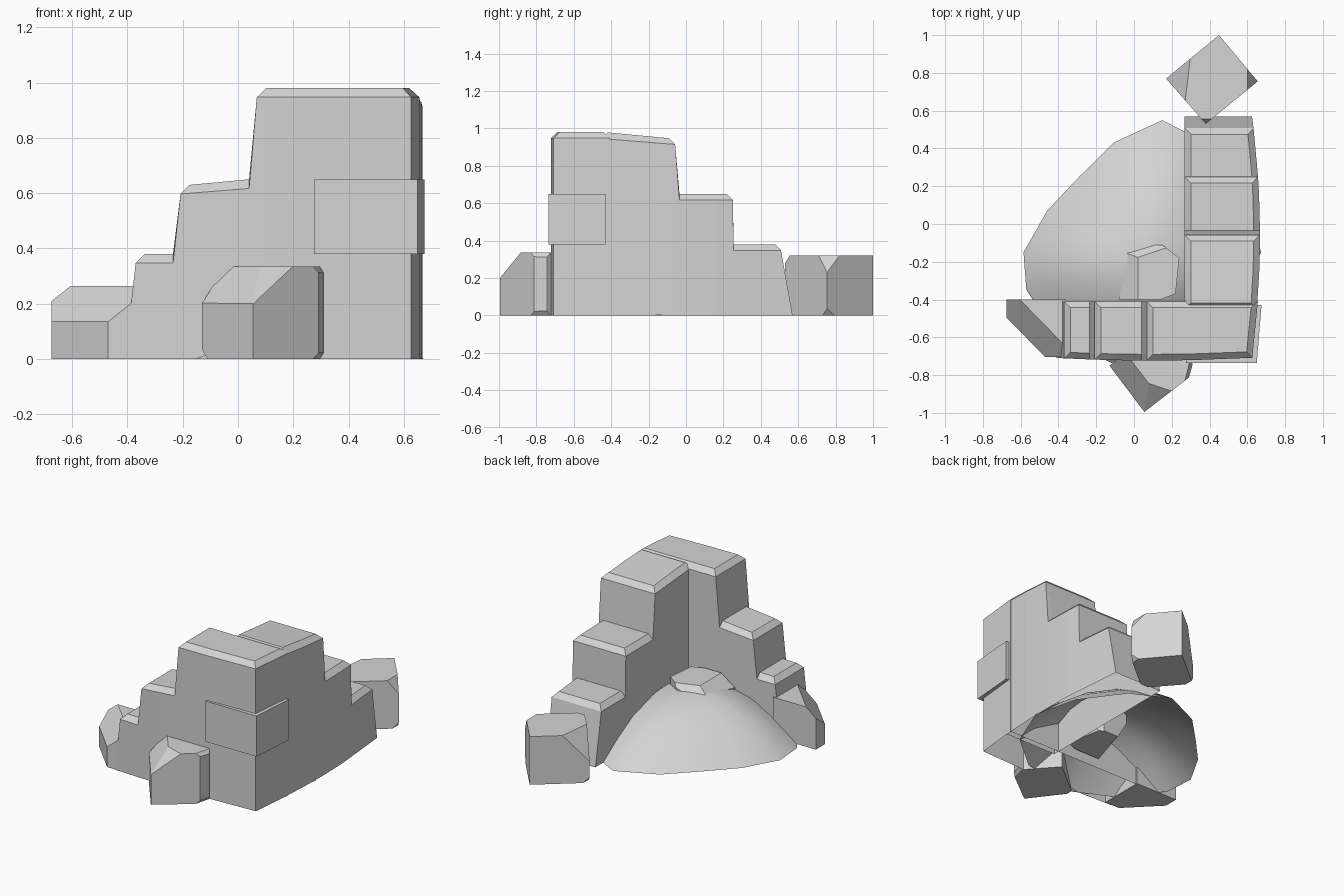
import bpy, bmesh, math
from mathutils import Vector

cube = bpy.data.objects.get("Cube")
if cube:
    bpy.data.objects.remove(cube, do_unlink=True)

stone = bpy.data.materials.new("grey_stone")
stone.use_nodes = True
GREY = (0.66, 0.66, 0.66, 1)
stone.diffuse_color = GREY
stone.node_tree.nodes["Principled BSDF"].inputs["Base Color"].default_value = GREY


def finish(bm, name):
    mesh = bpy.data.meshes.new(name)
    bm.to_mesh(mesh)
    bm.free()
    mesh.materials.append(stone)
    obj = bpy.data.objects.new(name, mesh)
    bpy.context.collection.objects.link(obj)
    return obj


def wall(name, start, end, steps, near, far, place, slices, bend):
    """Stepped wall with chamfered tops, open underneath, bent by a rule.
    Each step is (outer end, its height, inner end, its height)."""
    c = 0.033
    crown, flank = [(start, 0)], [(start, 0)]
    for a, za, b, zb in steps:
        s = math.copysign(c, b - a)
        last = b == end
        crown += [(a, za - c), (a + s, za), (b - s if last else b, zb)]
        flank += [(a, za - c), (a, za - c), (b, zb - c)]
    crown += [(end, zb - c), (end, 0)]
    flank += [(end, zb - c), (end, 0)]

    bm = bmesh.new()
    layers = [(flank, near), (crown, near + c), (crown, far - c), (flank, far)]
    rings = [[bm.verts.new(place(a, d, z)) for a, z in pts] for pts, d in layers]
    for r, q in zip(rings, rings[1:]):
        for i in range(len(r) - 1):
            bm.faces.new((r[i], r[i + 1], q[i + 1], q[i]))
    bm.faces.new(rings[0])
    bm.faces.new(rings[-1])
    bmesh.ops.remove_doubles(bm, verts=bm.verts, dist=0.0005)
    bmesh.ops.recalc_face_normals(bm, faces=bm.faces)
    for co, no in slices:
        bmesh.ops.bisect_plane(bm, geom=bm.verts[:] + bm.edges[:] + bm.faces[:],
                               plane_co=co, plane_no=no)
    for v in bm.verts:
        bend(v.co)
    return finish(bm, name)


def rock(name, plan, z0, z1, cuts):
    """Block with corners sliced off by planes (point, normal)."""
    bm = bmesh.new()
    low = [bm.verts.new((x, y, z0)) for x, y in plan]
    high = [bm.verts.new((x, y, z1)) for x, y in plan]
    bm.faces.new(low)
    bm.faces.new(high)
    for i in range(len(plan)):
        bm.faces.new((low[i - 1], low[i], high[i], high[i - 1]))
    for co, no in cuts:
        bmesh.ops.bisect_plane(bm, geom=bm.verts[:] + bm.edges[:] + bm.faces[:],
                               plane_co=co, plane_no=Vector(no).normalized(),
                               clear_outer=True)
        bmesh.ops.holes_fill(bm, edges=[e for e in bm.edges if e.is_boundary])
    bmesh.ops.recalc_face_normals(bm, faces=bm.faces)
    return finish(bm, name)


# Front wall, stepping up to the corner
def bend_front(co):
    if co.x > 0.5:
        co.x += (co.y + 0.72) * 0.1
    if co.y < -0.6:
        co.y -= 0.015 * (1 - ((co.x - 0.1) / 0.53) ** 2)


wall("front_wall", -0.41, 0.625,
     [(-0.37, 0.38, -0.235, 0.38), (-0.208, 0.63, 0.04, 0.65), (0.068, 0.98, 0.625, 0.98)],
     -0.708, -0.41, lambda a, d, z: (a, d, z),
     [((x, 0, 0), (1, 0, 0)) for x in (-0.1, 0.1, 0.3)], bend_front)


# Side wall, stepping up from the back to the corner
def bend_side(co):
    if co.x > 0.5:
        co.x += 0.045 * (1 - ((co.y + 0.06) / 0.65) ** 2)


wall("side_wall", 0.57, -0.45,
     [(0.508, 0.38, 0.255, 0.38), (0.25, 0.65, -0.035, 0.65), (-0.058, 0.947, -0.45, 0.978)],
     0.268, 0.622, lambda a, d, z: (d, a, z),
     [((0, y, 0), (0, 1, 0)) for y in (-0.25, -0.05, 0.15)], bend_side)

# Large corner block wrapping the two walls
rock("corner_block", [(0.275, -0.735), (0.65, -0.735), (0.675, -0.43), (0.3, -0.43)],
     0.38, 0.65, [])

# Loose rocks around the walls
rock("back_rock", [(0.45, 1.0), (0.17, 0.77), (0.38, 0.53), (0.655, 0.755)], 0, 0.32,
     [((0.285, 0.77, 0.32), (-0.17, 0.02, 0.11)),
      ((0.6, 0.75, 0.32), (0.09, 0, 0.055)),
      ((0.38, 0.555, 0.32), (0, -0.8, 0.5)),
      ((0.2, 0.77, 0), (-1, 0, -0.8)),
      ((0.38, 0.56, 0), (0, -1, -0.8)),
      ((0.625, 0.755, 0), (1, 0, -0.8))])
rock("front_rock", [(0.055, -0.995), (0.34, -0.775), (0.13, -0.54), (-0.13, -0.75)], 0, 0.335,
     [((0.055, -0.995, 0.2), (-0.107, -0.082, 0.11)),
      ((0.055, -0.995, 0.2), (-0.054, -0.162, 0.19)),
      ((0.3, -0.78, 0), (0.96, -0.27, 0)),
      ((0.282, -0.78, 0.335), (1, -0.25, 0.8)),
      ((0.282, -0.78, 0), (1, -0.25, -0.8)),
      ((-0.11, -0.75, 0), (-1, 0, -0.6))])
rock("left_rock", [(-0.675, -0.4), (-0.675, -0.495), (-0.47, -0.705), (-0.36, -0.705),
                   (-0.36, -0.4)], 0, 0.265,
     [((-0.47, -0.705, 0.135), (-0.093, -0.091, 0.117))])
rock("mound_rock", [(-0.03, -0.11), (0.15, -0.11), (0.24, -0.18), (0.22, -0.37),
                    (0.14, -0.4), (-0.08, -0.4)], 0.06, 0.325,
     [((0.02, -0.25, 0.325), (-0.5, 0, 0.7)),
      ((0.1, -0.15, 0.325), (-0.2, 0.6, 0.6)),
      ((0, -0.2, 0.08), (-1, 0.3, -0.6)),
      ((0.2, -0.2, 0.08), (1, 0.2, -0.6))])

# Rubble mound: open dome built from scaled rings
edge = [(0.15, 0.55), (-0.11, 0.43), (-0.29, 0.25), (-0.46, 0.07), (-0.585, -0.15),
        (-0.57, -0.35), (-0.4, -0.6), (-0.12, -0.735), (0.3, -0.66), (0.55, -0.45),
        (0.672, -0.15), (0.6, 0.15), (0.4, 0.42)]
peak = Vector((0.08, -0.2, 0))
bm = bmesh.new()
rings = []
for r, z in [(1, 0), (0.8, 0.105), (0.6, 0.19), (0.4, 0.25), (0.2, 0.285)]:
    rings.append([bm.verts.new(peak + (Vector((x, y, 0)) - peak) * r + Vector((0, 0, z)))
                  for x, y in edge])
apex = bm.verts.new((peak.x, peak.y, 0.295))
n = len(edge)
for i in range(n):
    j = (i + 1) % n
    for low, high in zip(rings, rings[1:]):
        bm.faces.new((low[i], low[j], high[j], high[i]))
    bm.faces.new((rings[-1][i], rings[-1][j], apex))
bmesh.ops.recalc_face_normals(bm, faces=bm.faces)
mound = finish(bm, "rubble_mound")
bpy.ops.object.select_all(action='DESELECT')
mound.select_set(True)
bpy.context.view_layer.objects.active = mound
bpy.ops.object.shade_smooth_by_angle(angle=math.radians(40))
